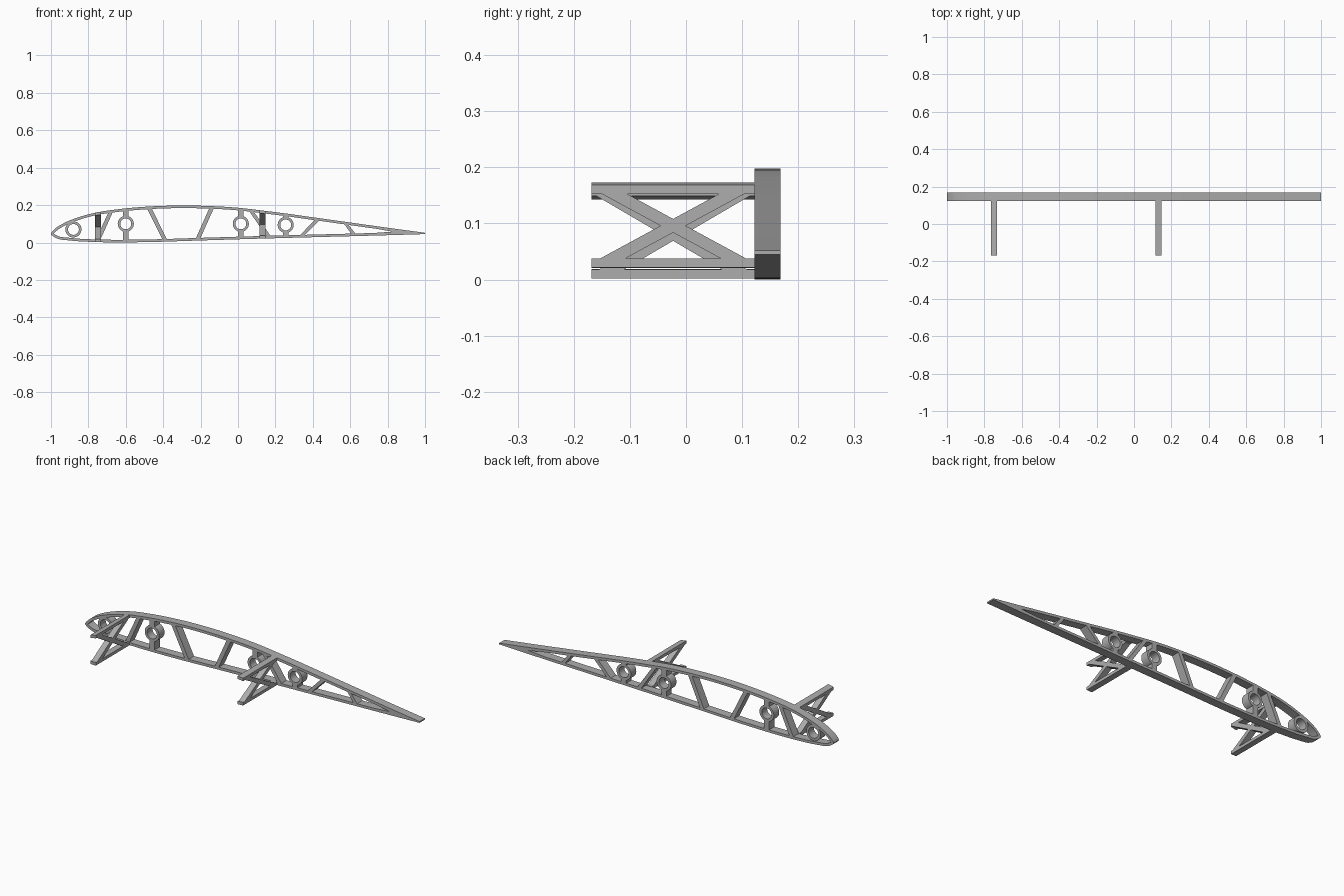
import bpy, bmesh, math
from mathutils import Vector

if "Cube" in bpy.data.objects:
    bpy.data.objects.remove(bpy.data.objects["Cube"])

Y0, Y1 = 0.122, 0.168      # rib thickness range
YF = -0.168                # free end of the braces
T = 0.014                  # skin thickness

grey = bpy.data.materials.new("grey")
grey.diffuse_color = (0.42, 0.42, 0.42, 1)
grey.use_nodes = True
grey.node_tree.nodes["Principled BSDF"].inputs["Base Color"].default_value = grey.diffuse_color


def finish(name, bm, smooth=False):
    bmesh.ops.remove_doubles(bm, verts=bm.verts, dist=1e-5)
    bmesh.ops.recalc_face_normals(bm, faces=bm.faces)
    me = bpy.data.meshes.new(name)
    bm.to_mesh(me)
    bm.free()
    me.materials.append(grey)
    ob = bpy.data.objects.new(name, me)
    bpy.context.collection.objects.link(ob)
    if smooth:
        bpy.ops.object.select_all(action='DESELECT')
        ob.select_set(True)
        bpy.context.view_layer.objects.active = ob
        bpy.ops.object.shade_smooth_by_angle(angle=math.radians(30))
    return ob


def prism(name, pts, a, b, axis='y'):
    """Extrude a 2D profile, (x, z) along y or (y, z) along x."""
    bm = bmesh.new()
    place = (lambda p, d: (p[0], d, p[1])) if axis == 'y' else (lambda p, d: (d, p[0], p[1]))
    lo = [bm.verts.new(place(p, a)) for p in pts]
    hi = [bm.verts.new(place(p, b)) for p in pts]
    n = len(pts)
    bm.faces.new(lo)
    bm.faces.new(hi[::-1])
    for i in range(n):
        j = (i + 1) % n
        bm.faces.new((lo[i], lo[j], hi[j], hi[i]))
    return finish(name, bm)


def band(name, outer, inner, closed=True):
    """Extruded frame between two matching loops."""
    bm = bmesh.new()
    rings = [[bm.verts.new((p[0], y, p[1])) for p in loop]
             for loop, y in ((outer, Y0), (outer, Y1), (inner, Y1), (inner, Y0))]
    n = len(outer)
    for i in range(n):
        j = (i + 1) % n
        for k in range(4):
            a, b = rings[k], rings[(k + 1) % 4]
            quad = [Vector(v.co) for v in (a[i], a[j], b[j], b[i])]
            uniq = []
            for v in (a[i], a[j], b[j], b[i]):
                if all((v.co - u.co).length > 1e-6 for u in uniq):
                    uniq.append(v)
            if len(uniq) > 2:
                bm.faces.new(uniq)
    return finish(name, bm, True)


# Airfoil outline: trailing edge, over the top, round the nose, back underneath
KEYS = [(1, .052), (.8, .079), (.6, .107), (.4, .135), (.25, .156), (.13, .171),
        (0, .186), (-.15, .195), (-.3, .198), (-.5, .191), (-.65, .177), (-.75, .162),
        (-.85, .136), (-.93, .104), (-.98, .072), (-1, .045), (-.975, .025),
        (-.9, .011), (-.8, .004), (-.7, .001), (-.5, .002), (-.2, .011),
        (.13, .021), (.5, .031), (.8, .039), (1, .045)]


def spline(keys, steps=4):
    k = [Vector(p) for p in keys]
    k = [2 * k[0] - k[1]] + k + [2 * k[-1] - k[-2]]
    out = []
    for i in range(1, len(k) - 2):
        p0, p1, p2, p3 = k[i - 1:i + 3]
        # tangents scaled by key spacing keep uneven keys smooth
        d0, d1, d2 = (p1 - p0).length, (p2 - p1).length, (p3 - p2).length
        m1 = ((p1 - p0) / d0 * d1 + (p2 - p1) / d1 * d0) / (d0 + d1) * d1
        m2 = ((p2 - p1) / d1 * d2 + (p3 - p2) / d2 * d1) / (d1 + d2) * d1
        for s in range(steps):
            t = s / steps
            out.append(p1 * (2*t**3 - 3*t**2 + 1) + m1 * (t**3 - 2*t**2 + t)
                       + p2 * (3*t**2 - 2*t**3) + m2 * (t**3 - t**2))
    return out + [k[-2]]


outer = spline(KEYS)
tip = Vector((.825, .058))
inner = []
for i, p in enumerate(outer):
    d = (outer[min(i + 1, len(outer) - 1)] - outer[max(i - 1, 0)]).normalized()
    inner.append(tip if p.x > .79 else p + Vector((-d.y, d.x)) * T)
band("airfoil_skin", outer, inner)

nose = min(range(len(outer)), key=lambda i: outer[i].x)


def edge(x, upper):
    """Outline height at x."""
    pts = outer[:nose + 1][::-1] if upper else outer[nose:]
    for a, b in zip(pts, pts[1:]):
        if a.x <= x <= b.x:
            return a.y + (b.y - a.y) * (x - a.x) / (b.x - a.x)


def top(x):
    return edge(x, True) - T * .6


def bot(x):
    return edge(x, False) + T * .6


# Slanted struts: top x, bottom x, half width
for i, (xt, xb, w) in enumerate([(-.68, -.75, .012), (-.475, -.39, .012), (-.14, -.215, .012),
                                 (.07, .165, .012), (.425, .34, .012), (.575, .62, .011)]):
    prism(f"strut_{i + 1}", [(xt - w, top(xt - w)), (xt + w, top(xt + w)),
                             (xb + w, bot(xb + w)), (xb - w, bot(xb - w))], Y0, Y1)

# Spar tube rings with short vertical posts to the skin
R, r = .043, .029
for i, (x, z) in enumerate([(-.88, .07), (-.6, .1), (.015, .1), (.255, .094)]):
    circ = [(math.cos(a * math.pi / 16), math.sin(a * math.pi / 16)) for a in range(32)]
    band(f"tube_ring_{i + 1}", [(x + R * c, z + R * s) for c, s in circ],
         [(x + r * c, z + r * s) for c, s in circ])
    if i:
        w, h = .015, R * .9
        prism(f"upper_post_{i}", [(x - w, z + h), (x + w, z + h),
                                  (x + w, top(x + w)), (x - w, top(x - w))], Y0, Y1)
        prism(f"lower_post_{i}", [(x - w, z - h), (x + w, z - h),
                                  (x + w, bot(x + w)), (x - w, bot(x - w))], Y0, Y1)

# Crossed braces reaching forward from the rib
for label, xc in (("nose", -.749), ("mid", .132)):
    a, b = xc - .016, xc + .016
    for side, up, t in (("upper", True, -.016), ("lower", False, .016)):
        prism(f"{label}_{side}_rail", [(a, edge(a, up)), (b, edge(b, up)),
                                       (b, edge(b, up) + t), (a, edge(a, up) + t)], YF, Y0 + .005)
    zt, zb = top(xc), bot(xc)
    prism(f"{label}_falling_diagonal", [(YF, zt), (YF + .045, zt), (Y0, zb), (Y0 - .045, zb)], a, b, 'x')
    prism(f"{label}_rising_diagonal", [(YF, zb), (YF + .045, zb), (Y0, zt), (Y0 - .045, zt)], a, b, 'x')
